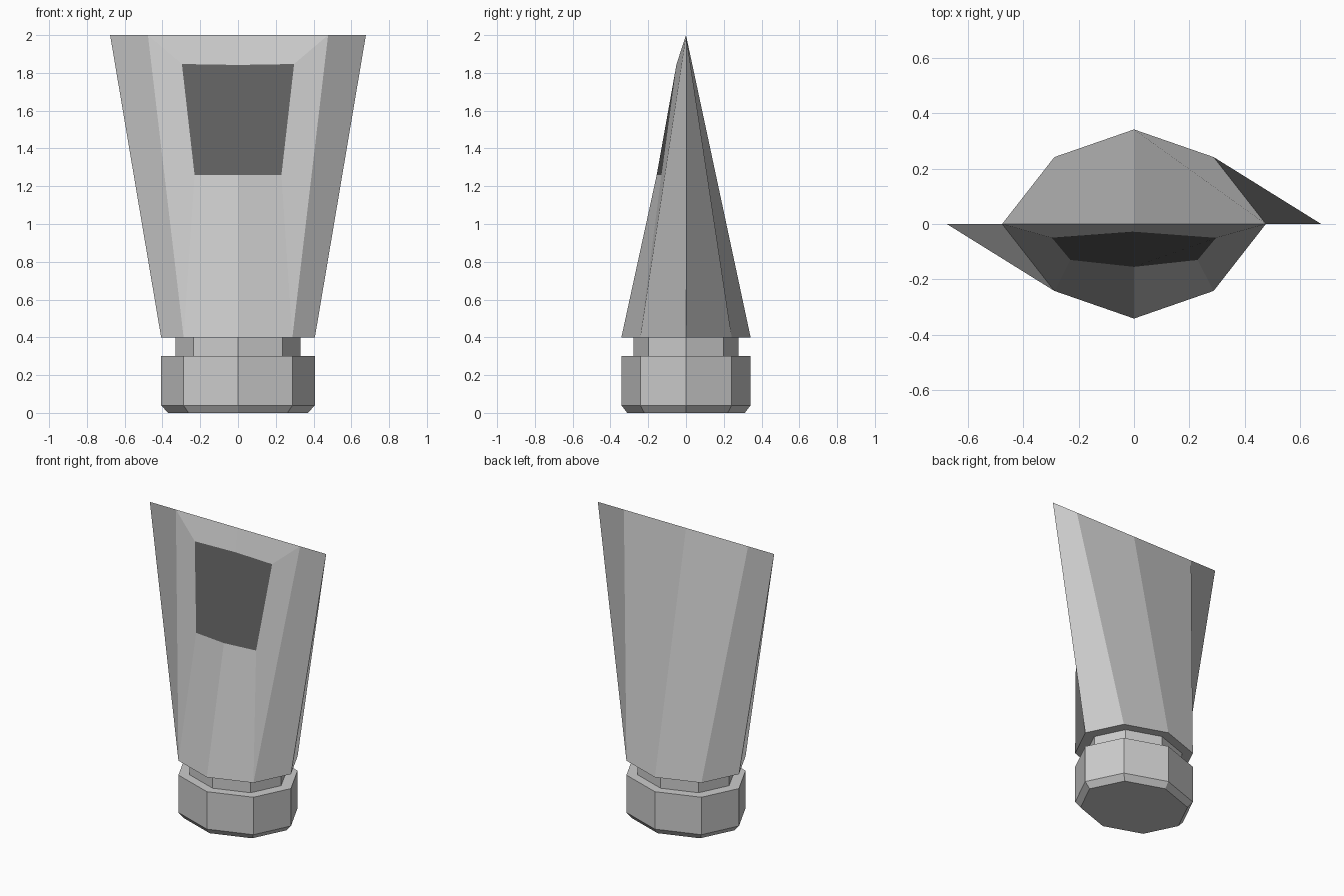
import bpy

if "Cube" in bpy.data.objects:
    bpy.data.objects.remove(bpy.data.objects["Cube"])

# Flattened octagon shared by the cap, neck and tube
OCT = [(0.407, 0), (0.288, 0.242), (0, 0.342), (-0.288, 0.242),
       (-0.407, 0), (-0.288, -0.242), (0, -0.342), (0.288, -0.242)]


def make_object(name, verts, faces):
    mesh = bpy.data.meshes.new(name)
    mesh.from_pydata(verts, [], faces)
    mesh.update()
    obj = bpy.data.objects.new(name, mesh)
    bpy.context.collection.objects.link(obj)
    return obj


def octagon_loft(name, levels):
    """Stack scaled octagons given as (z, scale) and cap both ends."""
    verts = [(x * s, y * s, z) for z, s in levels for x, y in OCT]
    faces = [list(range(7, -1, -1))]
    for k in range(len(levels) - 1):
        a = k * 8
        faces += [(a + i, a + (i + 1) % 8, a + 8 + (i + 1) % 8, a + 8 + i)
                  for i in range(8)]
    faces.append([(len(levels) - 1) * 8 + i for i in range(8)])
    return make_object(name, verts, faces)


# Screw cap with chamfered base, and the narrower neck
octagon_loft("cap", [(0, 0.91), (0.04, 1), (0.3, 1)])
octagon_loft("neck", [(0.3, 0.815), (0.4, 0.815)])

# Tube: octagon at the shoulder, pinched to a flat crimp at the top
verts = [(x, y, 0.4) for x, y in OCT]
verts += [(x, 0, 2.0) for x in (0.677, 0.477, 0, -0.477, -0.677)]
top = [8, 9, 10, 11, 12, 11, 10, 9]
faces = [list(range(7, -1, -1))]
for i in range(8):
    if i in (5, 6):      # the two front faces hold the label
        continue
    j = (i + 1) % 8
    faces.append((j, top[j], top[i], i))   # start corner sets the fold

# Label panel inset into the two front faces
outer = [5, 6, 7, 9, 10, 11]
panel = [(-0.23, -0.13, 1.26), (0, -0.155, 1.26), (0.23, -0.13, 1.26),
         (0.297, -0.05, 1.847), (0, -0.028, 1.842), (-0.297, -0.05, 1.847)]
base = len(verts)
verts += panel
for i in range(6):
    j = (i + 1) % 6
    faces.append((outer[j], base + j, base + i, outer[i]))
label_start = len(faces)
faces += [(base, base + 1, base + 4, base + 5),
          (base + 1, base + 2, base + 3, base + 4)]
tube = make_object("tube", verts, faces)

# Dark label colour
for name, v in (("tube_grey", 0.8), ("label_dark", 0.12)):
    mat = bpy.data.materials.new(name)
    mat.diffuse_color = (v, v, v, 1)
    mat.use_nodes = True
    mat.node_tree.nodes["Principled BSDF"].inputs["Base Color"].default_value = mat.diffuse_color
    tube.data.materials.append(mat)
for poly in tube.data.polygons[label_start:]:
    poly.material_index = 1
